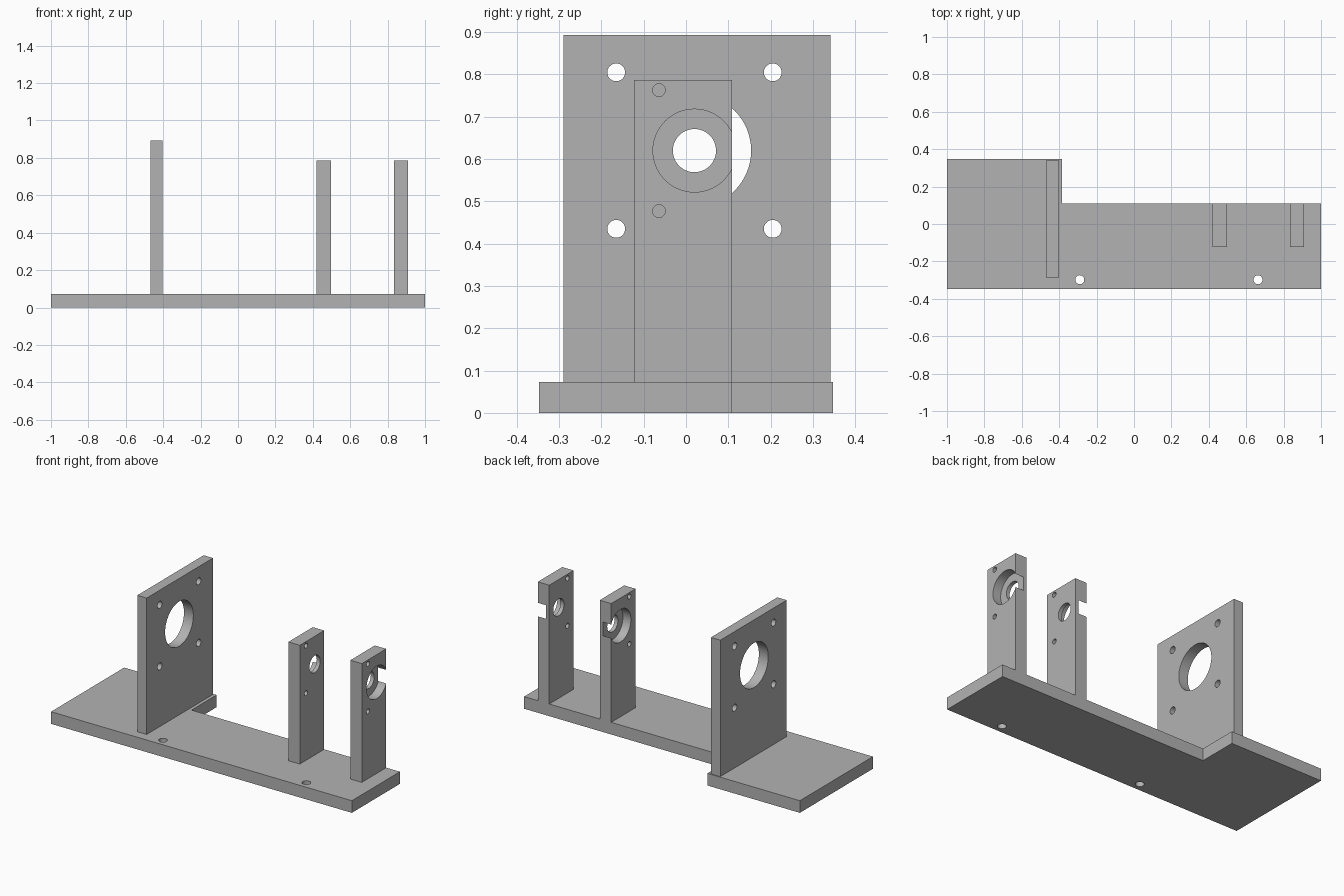
import bpy
import bmesh
from math import radians
from mathutils import Matrix, Vector

cube = bpy.data.objects.get("Cube")
if cube:
    bpy.data.objects.remove(cube, do_unlink=True)

grey = bpy.data.materials.new("plain grey")
grey.use_nodes = True
grey.diffuse_color = (0.45, 0.45, 0.45, 1)
grey.node_tree.nodes["Principled BSDF"].inputs["Base Color"].default_value = grey.diffuse_color

BASE_TOP = 0.073
AXIS_Y, AXIS_Z = 0.02, 0.62      # shared shaft axis


def add_object(name, bm):
    bmesh.ops.recalc_face_normals(bm, faces=bm.faces)
    mesh = bpy.data.meshes.new(name)
    bm.to_mesh(mesh)
    bm.free()
    mesh.materials.append(grey)
    obj = bpy.data.objects.new(name, mesh)
    bpy.context.collection.objects.link(obj)
    return obj


def prism(name, outline, z0, z1):
    bm = bmesh.new()
    face = bm.faces.new([bm.verts.new((x, y, z0)) for x, y in outline])
    top = bmesh.ops.extrude_face_region(bm, geom=[face])
    verts = [v for v in top["geom"] if isinstance(v, bmesh.types.BMVert)]
    bmesh.ops.translate(bm, verts=verts, vec=(0, 0, z1 - z0))
    return add_object(name, bm)


def block(name, x0, x1, y0, y1, z1):
    return prism(name, [(x0, y0), (x1, y0), (x1, y1), (x0, y1)], BASE_TOP, z1)


def drill(obj, centre, radius, depth, axis="X"):
    """Cut a round hole of the given depth, centred on a point."""
    bm = bmesh.new()
    turn = Matrix.Rotation(radians(90), 4, "Y") if axis == "X" else Matrix()
    bmesh.ops.create_cone(bm, cap_ends=True, segments=64, radius1=radius, radius2=radius,
                          depth=depth, matrix=Matrix.Translation(Vector(centre)) @ turn)
    cutter = add_object("hole_cutter", bm)
    cutter.hide_render = True
    mod = obj.modifiers.new("hole", "BOOLEAN")
    mod.operation = "DIFFERENCE"
    mod.solver = "EXACT"
    mod.object = cutter
    bpy.context.view_layer.objects.active = obj
    bpy.ops.object.modifier_apply(modifier=mod.name)
    bpy.data.objects.remove(cutter, do_unlink=True)


# Stepped base with two mounting holes
base = prism("base_plate", [(-1, -0.347), (1, -0.347), (1, 0.109), (-0.385, 0.109),
                            (-0.385, 0.347), (-1, 0.347)], 0, BASE_TOP)
for x in (-0.29, 0.663):
    drill(base, (x, -0.298, 0), 0.024, 0.4, "Z")

# Motor plate with a large bore and four screw holes
motor_plate = block("motor_plate", -0.467, -0.405, -0.289, 0.341, 0.893)
drill(motor_plate, (-0.436, AXIS_Y, AXIS_Z), 0.134, 0.3)
for dy in (-0.185, 0.185):
    for dz in (-0.185, 0.185):
        drill(motor_plate, (-0.436, AXIS_Y + dy, AXIS_Z + dz), 0.021, 0.3)

# Bearing posts: the pockets face away from each other and break the back edge
parts = [base, motor_plate]
for name, x, side in (("inner_bearing_post", 0.459, -1), ("outer_bearing_post", 0.871, 1)):
    post = block(name, x - 0.038, x + 0.038, -0.123, 0.109, 0.787)
    drill(post, (x, AXIS_Y, AXIS_Z), 0.051, 0.3)
    floor = x - side * 0.015
    drill(post, (floor + side * 0.1, AXIS_Y, AXIS_Z), 0.098, 0.2)
    for dz in (-0.143, 0.143):
        drill(post, (x, -0.064, AXIS_Z + dz), 0.015, 0.3)
    parts.append(post)

# Round hole walls, crisp edges
for obj in parts:
    bpy.ops.object.select_all(action="DESELECT")
    obj.select_set(True)
    bpy.context.view_layer.objects.active = obj
    bpy.ops.object.shade_smooth_by_angle(angle=radians(30))
